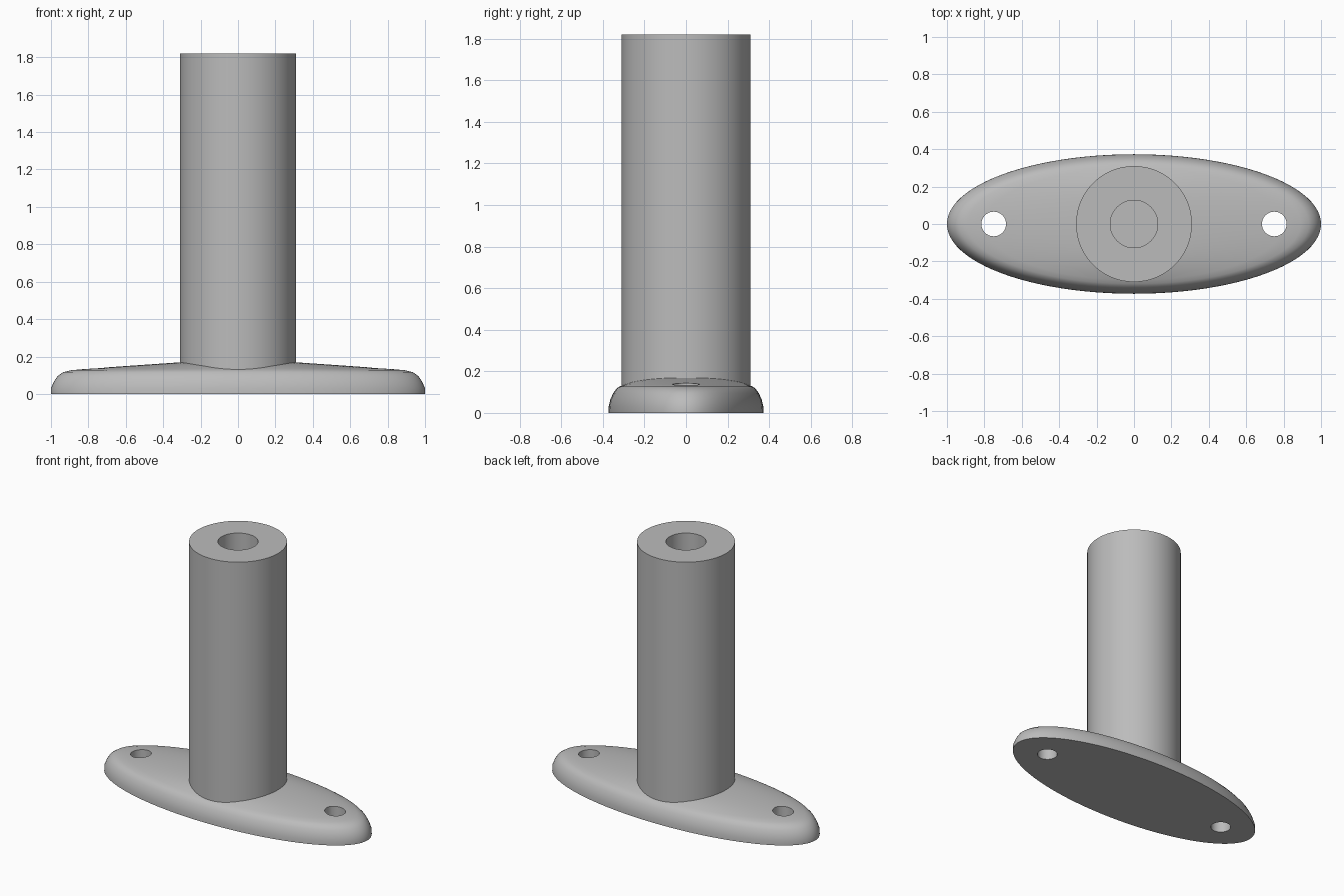
import bpy, bmesh
from math import cos, sin, tau, radians

cube = bpy.data.objects.get("Cube")
if cube:
    bpy.data.objects.remove(cube, do_unlink=True)

grey = bpy.data.materials.new("plain_grey")
grey.use_nodes = True
colour = (0.5, 0.5, 0.5, 1)
grey.diffuse_color = colour
grey.node_tree.nodes["Principled BSDF"].inputs["Base Color"].default_value = colour


def loft(name, rings, sides, cap_start=False, cap_end=False):
    """Stack elliptical rings given as (x radius, y radius, height)."""
    bm = bmesh.new()
    loops = [[bm.verts.new((rx * cos(tau * i / sides), ry * sin(tau * i / sides), z))
              for i in range(sides)] for rx, ry, z in rings]
    for a, b in zip(loops, loops[1:]):
        for i in range(sides):
            j = (i + 1) % sides
            bm.faces.new((a[i], a[j], b[j], b[i]))
    if cap_start:
        bm.faces.new(loops[0][::-1])
    if cap_end:
        bm.faces.new(loops[-1])
    mesh = bpy.data.meshes.new(name)
    bm.to_mesh(mesh)
    bm.free()
    mesh.materials.append(grey)
    obj = bpy.data.objects.new(name, mesh)
    bpy.context.collection.objects.link(obj)
    return obj


def smooth(obj):
    bpy.ops.object.select_all(action='DESELECT')
    obj.select_set(True)
    bpy.context.view_layer.objects.active = obj
    bpy.ops.object.shade_smooth_by_angle(angle=radians(35))


# Oval foot with a rounded rim and a gently rising top
base = loft("oval_base", [
    (1, .373, 0), (1, .372, .03), (.985, .364, .065), (.965, .35, .095),
    (.935, .335, .116), (.89, .32, .127), (.8, .30, .135), (.6, .265, .149),
    (.31, .19, .169), (.1, .07, .172)], 96, True, True)

# Screw holes through both ends of the foot
for side, x in (("left", .75), ("right", -.75)):
    cutter = loft(side + "_hole_cutter", [(.066, .066, -.1), (.066, .066, .3)],
                  32, True, True)
    cutter.location.x = x
    cutter.hide_render = True
    cutter.hide_set(True)
    cut = base.modifiers.new(side + "_screw_hole", 'BOOLEAN')
    cut.object = cutter
    cut.operation = 'DIFFERENCE'
    cut.solver = 'EXACT'

# Bake the holes so the shading sees the finished edges
bpy.context.view_layer.update()
graph = bpy.context.evaluated_depsgraph_get()
finished = bpy.data.meshes.new_from_object(base.evaluated_get(graph))
base.modifiers.clear()
base.data = finished
for side in ("left", "right"):
    bpy.data.objects.remove(bpy.data.objects[side + "_hole_cutter"], do_unlink=True)
smooth(base)

# Round post with a deep blind bore in the top
R, BORE, TOP = .31, .127, 1.82
post = loft("round_post", [(R, R, .1), (R, R, TOP), (BORE, BORE, TOP), (BORE, BORE, .2)],
            64, cap_end=True)
smooth(post)
